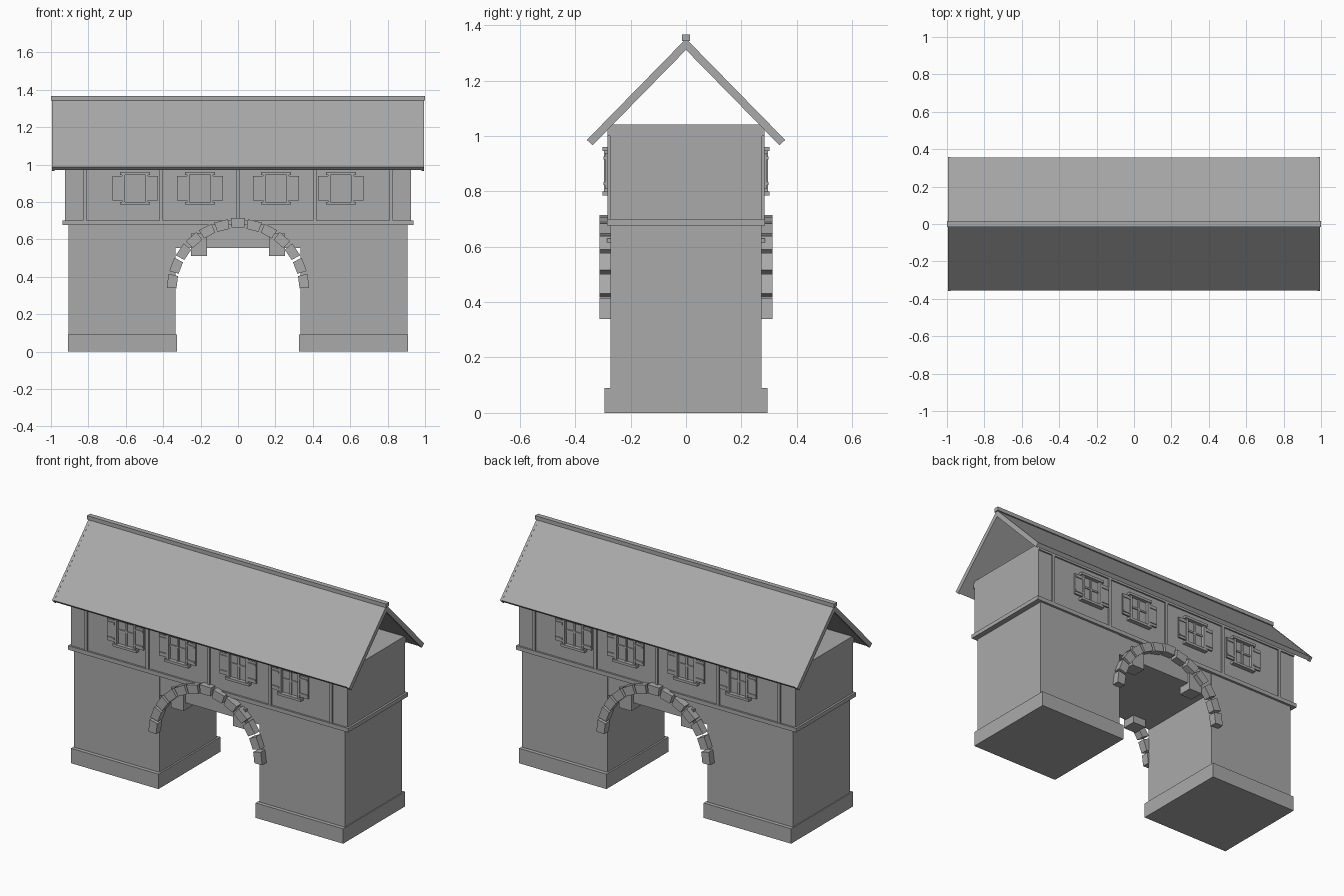
import bpy
from math import sin, cos, pi, radians
from mathutils import Matrix, Vector

cube = bpy.data.objects.get("Cube")
if cube:
    bpy.data.objects.remove(cube, do_unlink=True)

grey = bpy.data.materials.new("plain_grey")
grey.use_nodes = True
GREY = (0.4, 0.4, 0.4, 1)
grey.diffuse_color = GREY
grey.node_tree.nodes["Principled BSDF"].inputs["Base Color"].default_value = GREY


def add_mesh(name, verts, faces):
    mesh = bpy.data.meshes.new(name)
    mesh.from_pydata(verts, [], faces)
    mesh.materials.append(grey)
    obj = bpy.data.objects.new(name, mesh)
    bpy.context.collection.objects.link(obj)
    return obj


def prism(name, profile, x0, x1):
    """Extrude a counter-clockwise (y, z) profile along x."""
    n = len(profile)
    verts = [(x, y, z) for x in (x0, x1) for y, z in profile]
    faces = [tuple(reversed(range(n))), tuple(range(n, 2 * n))]
    faces += [(i, (i + 1) % n, n + (i + 1) % n, n + i) for i in range(n)]
    return add_mesh(name, verts, faces)


def box(name, x, y, z):
    """Box from (low, high) ranges."""
    y, z = sorted(y), sorted(z)
    return prism(name, [(y[0], z[0]), (y[1], z[0]), (y[1], z[1]), (y[0], z[1])], *sorted(x))


def turned(obj, angle):
    """Turn an object about the vertical axis, for the rear side."""
    obj.data.transform(Matrix.Rotation(angle, 4, 'Z'))


# Piers, their plinths and the ceiling slab of the passage
for label, s in (("right", -1), ("left", 1)):
    box(label + "_plinth", (s * 0.325, s * 0.91), (-0.295, 0.295), (0, 0.09))
    box(label + "_pier", (s * 0.335, s * 0.905), (-0.272, 0.272), (0.09, 0.676))
box("passage_ceiling", (-0.335, 0.335), (-0.268, 0.268), (0.555, 0.676))

# Upper storey and the ledge below it
box("ledge", (-0.937, 0.937), (-0.286, 0.286), (0.676, 0.70))
box("upper_storey", (-0.925, 0.925), (-0.275, 0.275), (0.70, 1.042))

# Roof slopes, end boards and ridge
APEX, EAVE_Y, EAVE_Z = 1.35, 0.355, 0.987
for label, s in (("front", -1), ("back", 1)):
    def slope(top, end, depth):
        """Sloping strip: top lift, extra eave length, thickness."""
        down = Vector((EAVE_Y, EAVE_Z - APEX)).normalized()
        normal = Vector((-down.y, down.x))
        start = Vector((0, APEX + top))
        eave = Vector((EAVE_Y, EAVE_Z)) + down * end + normal * top
        under = eave - normal * depth
        inner = Vector((0, APEX - depth * 1.4))
        pts = [(s * p.x, p.y) for p in (start, inner, under, eave)]
        return pts if s > 0 else pts[::-1]
    prism(label + "_roof_slope", slope(0, 0, 0.024), -0.985, 0.985)
    for end, e in (("right", -1), ("left", 1)):
        prism(f"{label}_{end}_end_board", slope(0.001, 0.003, 0.028),
              *sorted((e * 0.98, e * 0.994)))
box("ridge_beam", (-1, 1), (-0.015, 0.015), (1.343, 1.366))


def arch_stone(name, angle, radius, centre_z):
    """Slightly tapered stone set around the arch."""
    inner, outer, half = radius - 0.025, radius + 0.027, 0.1
    corners = [(inner, -half), (outer, -half), (outer, half), (inner, half)]
    pts = [(r * cos(angle + a), centre_z + r * sin(angle + a)) for r, a in corners]
    verts = [(x, y, z) for y in (-0.313, -0.268) for x, z in pts]
    faces = [(0, 1, 2, 3), (7, 6, 5, 4)]
    faces += [(i, i + 4, (i + 1) % 4 + 4, (i + 1) % 4) for i in range(4)]
    return add_mesh(name, verts, faces)


def window(side, i, cx):
    """Framed window with cross bars, sill, lintel and open shutters."""
    def part(name, x, y, z):
        return box(f"{side}_window_{i}_{name}", (cx + x[0], cx + x[1]), (-y[0], -y[1]), z)
    parts = [part("glass", (-0.055, 0.055), (0.27, 0.278), (0.80, 0.945)),
             part("lintel", (-0.08, 0.08), (0.27, 0.301), (0.945, 0.96)),
             part("sill", (-0.08, 0.08), (0.27, 0.301), (0.785, 0.80)),
             part("mullion", (-0.006, 0.006), (0.27, 0.285), (0.80, 0.945)),
             part("bar", (-0.055, 0.055), (0.27, 0.284), (0.878, 0.888))]
    for s in (-1, 1):
        parts.append(part("jamb", (s * 0.055, s * 0.07), (0.27, 0.296), (0.80, 0.945)))
        parts.append(part("shutter", (s * 0.07, s * 0.122), (0.283, 0.292), (0.808, 0.938)))
        for z in (0.823, 0.915):
            parts.append(part("shutter_rail", (s * 0.07, s * 0.118), (0.29, 0.297), (z, z + 0.01)))
    return parts


# Facades: timber posts, windows, arch stones and brackets
for side, turn in (("front", 0), ("back", pi)):
    parts = []
    for i, x in enumerate((-0.82, -0.41, 0, 0.41, 0.82)):
        parts.append(box(f"{side}_post_{i}", (x - 0.009, x + 0.009), (-0.284, -0.27), (0.70, 1.04)))
    parts.append(box(side + "_wall_plate", (-0.925, 0.925), (-0.284, -0.27), (1.0, 1.04)))
    for i, x in enumerate((-0.55, -0.203, 0.203, 0.55)):
        parts += window(side, i, x)
    for i in range(13):
        key = i == 6
        angle = radians(7.2 + 13.8 * i)
        parts.append(arch_stone(f"{side}_arch_stone_{i}", angle, 0.36 if key else 0.354, 0.33))
    for s in (-1, 1):
        parts.append(box(side + "_bracket", (s * 0.165, s * 0.25), (-0.285, -0.2), (0.51, 0.63)))
    for obj in parts:
        turned(obj, turn)
